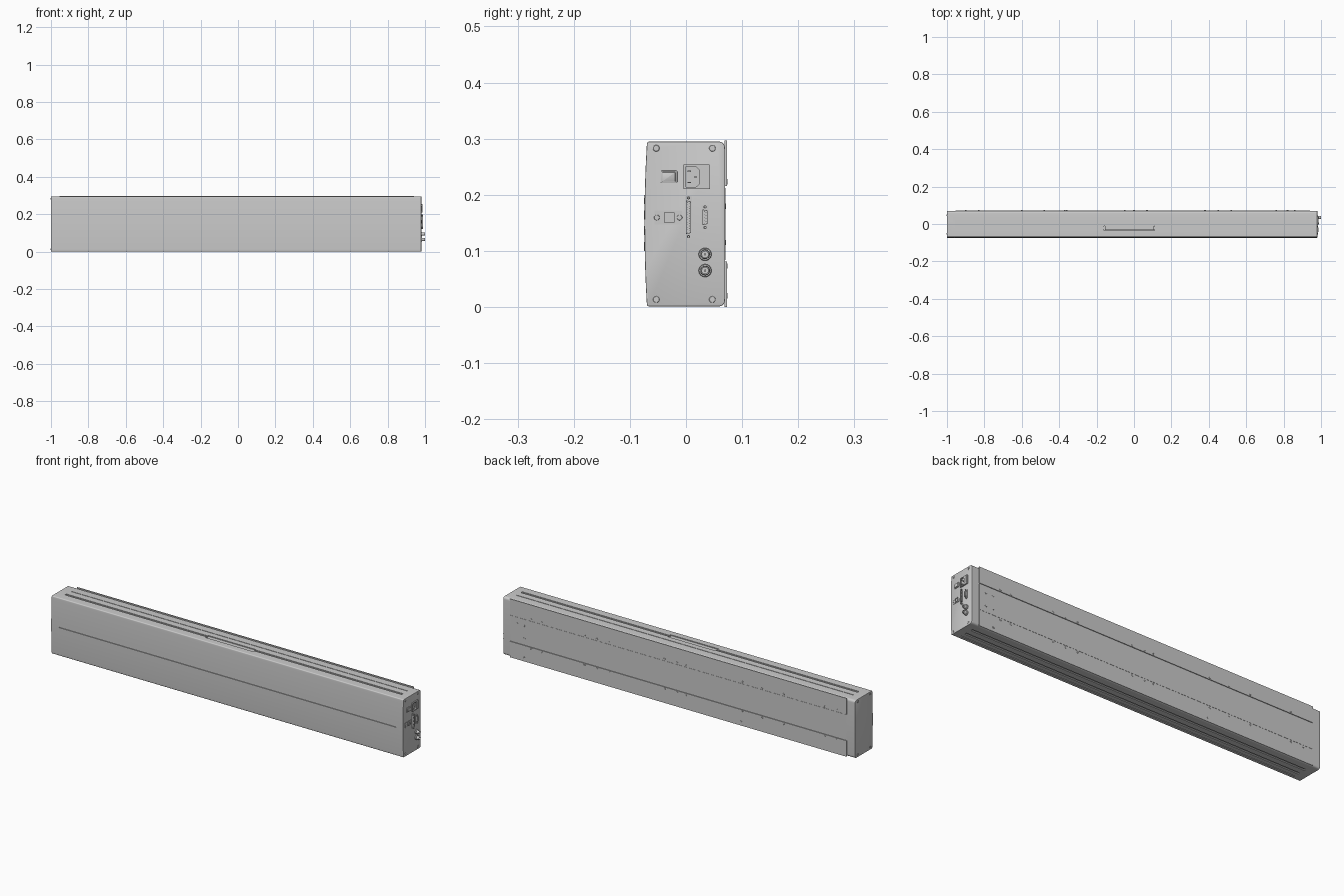
import bpy, bmesh, math
from mathutils import Matrix, Vector

if "Cube" in bpy.data.objects:
    bpy.data.objects.remove(bpy.data.objects["Cube"])


def finish(name, bm):
    bmesh.ops.recalc_face_normals(bm, faces=bm.faces)
    me = bpy.data.meshes.new(name)
    bm.to_mesh(me)
    bm.free()
    ob = bpy.data.objects.new(name, me)
    bpy.context.collection.objects.link(ob)
    return ob


def prism(name, pts, x0, x1, bevel=0):
    """Extrude a (y, z) outline along x."""
    bm = bmesh.new()
    f = bm.faces.new([bm.verts.new((x0, y, z)) for y, z in pts])
    r = bmesh.ops.extrude_face_region(bm, geom=[f])
    vs = [v for v in r["geom"] if isinstance(v, bmesh.types.BMVert)]
    bmesh.ops.translate(bm, verts=vs, vec=(x1 - x0, 0, 0))
    if bevel:
        ends = [e for e in bm.edges if abs(e.verts[0].co.x - e.verts[1].co.x) < 1e-6
                and abs(e.verts[0].co.x - x1) < 1e-6]
        bmesh.ops.bevel(bm, geom=ends, offset=bevel, segments=2, profile=0.5, affect='EDGES')
    return finish(name, bm)


def box(name, x0, x1, y0, y1, z0, z1):
    return prism(name, [(y0, z0), (y1, z0), (y1, z1), (y0, z1)], x0, x1)


def rounded(corners, seg=6):
    """Outline with rounded corners from (y, z, radius) points."""
    out, n = [], len(corners)
    for i, (y, z, r) in enumerate(corners):
        p = Vector((y, z))
        if r == 0:
            out.append((y, z))
            continue
        a = p + (Vector(corners[i - 1][:2]) - p).normalized() * r
        b = p + (Vector(corners[(i + 1) % n][:2]) - p).normalized() * r
        for k in range(seg + 1):
            t = k / seg
            q = a.lerp(p, t).lerp(p.lerp(b, t), t)
            out.append((q.x, q.y))
    return out


def rrect(y, z, w, h, r):
    return rounded([(y - w / 2, z - h / 2, r), (y + w / 2, z - h / 2, r),
                    (y + w / 2, z + h / 2, r), (y - w / 2, z + h / 2, r)], 3)


def lathe(name, prof, loc, axis, steps=20):
    """Revolve (radius, height) points around an axis through loc."""
    bm = bmesh.new()
    vs = [bm.verts.new((r, 0, h)) for r, h in prof]
    es = [bm.edges.new(p) for p in zip(vs, vs[1:])]
    bmesh.ops.spin(bm, geom=vs + es, cent=(0, 0, 0), axis=(0, 0, 1),
                   angle=2 * math.pi, steps=steps, use_duplicate=False)
    bmesh.ops.remove_doubles(bm, verts=bm.verts, dist=1e-6)
    rot = Vector((0, 0, 1)).rotation_difference(Vector(axis)).to_matrix().to_4x4()
    bm.transform(Matrix.Translation(loc) @ rot)
    return finish(name, bm)


def cut(ob, cutters):
    for c in cutters:
        m = ob.modifiers.new("cut", 'BOOLEAN')
        m.operation, m.solver, m.object = 'DIFFERENCE', 'EXACT', c
        bpy.context.view_layer.objects.active = ob
        bpy.ops.object.modifier_apply(modifier=m.name)
        bpy.data.objects.remove(c)


# Section of the housing: bowed front, rounded back corners
H, BACK, XA, XB = 0.295, 0.0695, -0.955, 0.94
bow = [(-0.0695 - 0.0045 * (1 - ((z - H / 2) / (H / 2)) ** 2), z, 0)
       for z in [0.282 - i * 0.0268 for i in range(11)]]
section = rounded([(BACK, 0.001, 0.013), (BACK, H, 0.013), (-0.0695, H, 0.005)]
                  + bow + [(-0.0695, 0.001, 0.005)])

# Housing with long grooves and recessed grip
body = prism("housing", section, -0.994, 0.974)
cut(body, [
    box("front_seam", XA, XB, -0.08, -0.0705, 0.1465, 0.1495),
    box("top_groove", XA, XB, -0.026, -0.015, H - 0.004, 0.31),
    box("top_thin_groove", XA, XB, 0.019, 0.022, H - 0.003, 0.31),
    box("grip_recess", -0.16, 0.11, -0.035, -0.010, H - 0.012, 0.31),
    box("bottom_groove", XA, XB, -0.026, -0.015, -0.01, 0.006),
    box("bottom_groove_back", XA, XB, 0.015, 0.026, -0.01, 0.006),
    box("bottom_groove_front", XA, XB, -0.052, -0.048, -0.01, 0.005),
])
box("grip_insert", -0.156, 0.106, -0.033, -0.012, H - 0.013, H - 0.003)

# End caps
prism("left_end_cap", section, -0.994, -1.0, 0.0015)
prism("right_end_cap", section, 0.974, 0.98, 0.0015)

# Small slots at the left of the front
for i in range(4):
    z = 0.10 + i * 0.028
    box("front_marker", -0.961, -0.958, -0.0745, -0.06, z, z + 0.016)

# Back mounting strips, centre panel and fixings
box("lower_back_strip", XA, XB, BACK - 0.001, 0.073, 0, 0.081)
box("upper_back_strip", XA, XB, BACK - 0.001, 0.073, 0.2155, 0.297)
box("back_panel", XA + 0.002, XB - 0.002, BACK - 0.001, 0.0705, 0.084, 0.2125)

screw = [(0, 0.0003), (0.0022, 0.0003), (0.0022, 0.001), (0.0045, 0.001), (0.005, 0)]
for x in (-0.9, -0.83, -0.6, -0.48, -0.37, -0.05, 0.0, 0.07, 0.38, 0.45, 0.52, 0.76, 0.82):
    for z in (0.073, 0.2235):
        lathe("back_screw", screw, (x, 0.073, z), (0, 1, 0), 12)
for x in (0.86, 0.9):
    for z in (0.115, 0.18):
        lathe("panel_screw", screw, (x, 0.0705, z), (0, 1, 0), 12)
for x in (-0.36, 0.86):
    lathe("lower_screw", screw, (x, 0.073, 0.02), (0, 1, 0), 12)

# Corner screws on both end caps
corner = [(0, 0.0004), (0.0025, 0.0004), (0.0025, 0.0016), (0.0042, 0.0016),
          (0.0042, 0.0006), (0.0052, 0.0006), (0.0058, 0)]
for s, x in ((-1, -1.0), (1, 0.98)):
    for y in (-0.053, 0.047):
        for z in (0.0135, 0.283):
            lathe("corner_screw", corner, (x, y, z), (s, 0, 0))

# Rocker switch
X = 0.979
prism("switch_frame", rrect(-0.0305, 0.232, 0.030, 0.022, 0.002), X, 0.983, 0.0008)
prism("switch_rocker", rrect(-0.0305, 0.232, 0.023, 0.017, 0.001), 0.983, 0.986, 0.001)

# Power inlet with fuse drawer and blades
inlet = prism("inlet_frame", rrect(0.019, 0.232, 0.048, 0.044, 0.002), X, 0.986)
cut(inlet, [prism("inlet_hole", rounded([(-0.001, 0.214, 0.002), (0.018, 0.214, 0.002),
            (0.024, 0.220, 0.001), (0.024, 0.244, 0.001), (0.018, 0.250, 0.002),
            (-0.001, 0.250, 0.002)], 2), 0.9805, 0.99)])
box("fuse_drawer", 0.985, 0.987, 0.0275, 0.040, 0.214, 0.250)
for y, z in ((0.006, 0.222), (0.006, 0.242), (0.017, 0.232)):
    box("inlet_blade", 0.980, 0.985, y - 0.003, y + 0.003, z - 0.001, z + 0.001)

# Network socket plate
prism("socket_plate", rrect(-0.032, 0.1595, 0.049, 0.025, 0.001), X, 0.982)
sock = prism("network_socket", rrect(-0.030, 0.1595, 0.019, 0.018, 0.001), 0.981, 0.985)
cut(sock, [box("socket_hole", 0.9825, 0.99, -0.037, -0.023, 0.155, 0.165),
           box("socket_notch", 0.9825, 0.99, -0.033, -0.027, 0.152, 0.156)])
for y in (-0.052, -0.0115):
    lathe("socket_screw", screw, (0.982, y, 0.1595), (1, 0, 0), 12)


# Data connectors: flange, D-shaped shell, pins and jack screws
def d_connector(y, z, length, pins):
    prism("data_flange", rrect(y, z, 0.0125, length, 0.002), X, 0.982)
    h = length / 2 - 0.008
    shell = lambda k: rounded([(y - 0.0045 + k, z - h + k, 0.0015),
                               (y + 0.0045 - k, z - h + 0.002 + k, 0.0015),
                               (y + 0.0045 - k, z + h - 0.002 - k, 0.0015),
                               (y - 0.0045 + k, z + h - k, 0.0015)], 3)
    ob = prism("data_shell", shell(0), 0.981, 0.988)
    cut(ob, [prism("shell_hole", shell(0.001), 0.9825, 0.99)])
    for row, n in ((-0.0015, pins), (0.0015, pins - 1)):
        for i in range(n):
            pz = z + (i - (n - 1) / 2) * (2 * h - 0.007) / (pins - 1)
            lathe("data_pin", [(0.0007, 0), (0.0007, 0.004), (0, 0.0045)],
                  (0.9825, y + row, pz), (1, 0, 0), 8)
    for s in (-1, 1):
        lathe("jack_screw", [(0, 0.002), (0.0014, 0.002), (0.0014, 0.006), (0.003, 0.006),
                             (0.003, 0)], (0.982, y, z + s * (length / 2 - 0.0035)), (1, 0, 0), 6)


d_connector(0.0045, 0.160, 0.076, 13)
d_connector(0.034, 0.160, 0.044, 5)

# Round coaxial sockets
coax = [(0.0115, 0), (0.0115, 0.005), (0.0105, 0.006), (0.0085, 0.006), (0.0085, 0.014),
        (0.0075, 0.0205), (0.0055, 0.0205), (0.0055, 0.008), (0.002, 0.008),
        (0.002, 0.016), (0, 0.0165)]
for z in (0.094, 0.065):
    lathe("round_socket", coax, (X, 0.034, z), (1, 0, 0), 28)

# Smooth shading with sharp edges kept
bpy.ops.object.select_all(action='SELECT')
bpy.context.view_layer.objects.active = body
bpy.ops.object.shade_smooth_by_angle(angle=math.radians(30))
